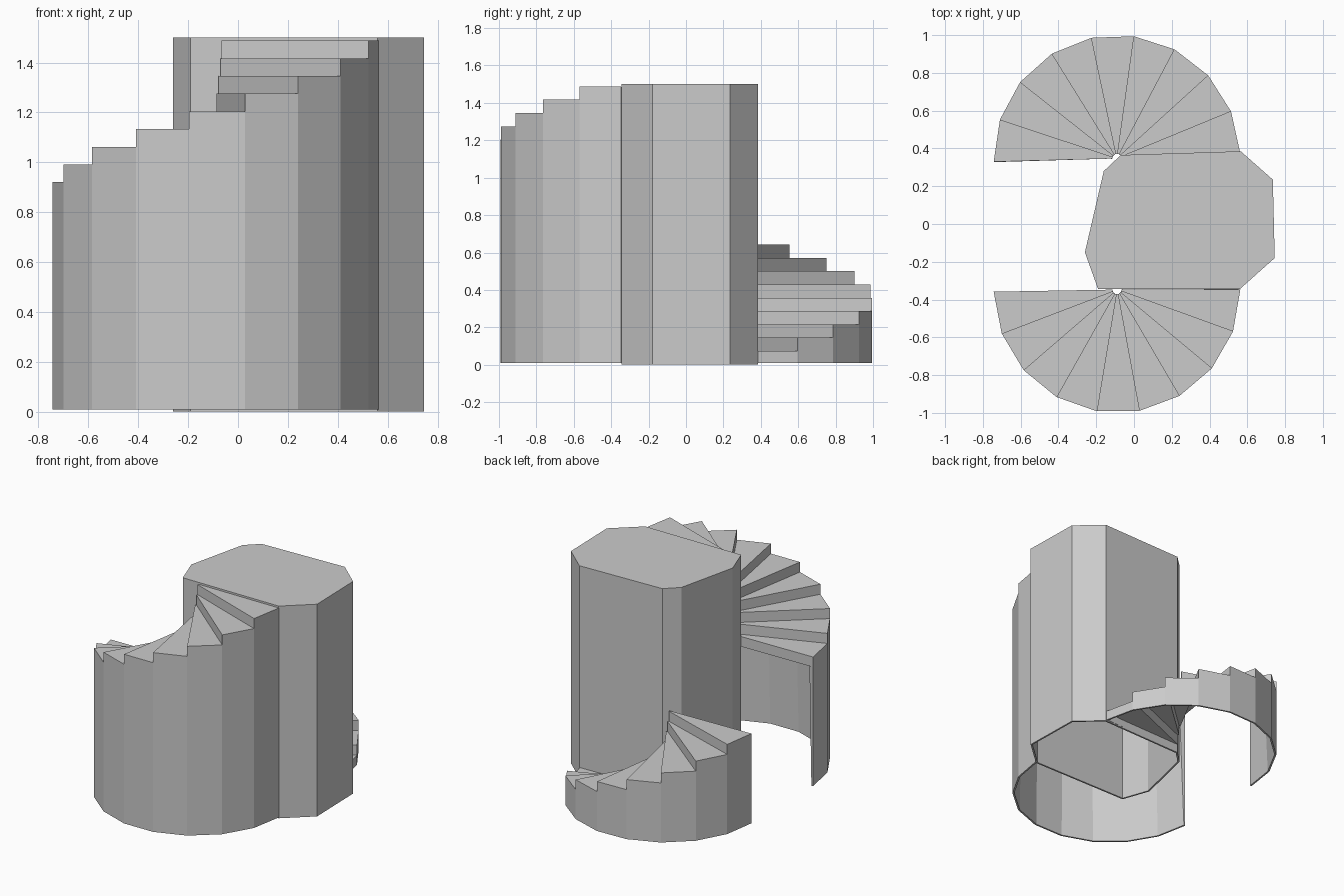
import bpy, math

if "Cube" in bpy.data.objects:
    bpy.data.objects.remove(bpy.data.objects["Cube"])

RISE = 0.071      # height of one step
WALL = 0.012      # shell thickness
STEPS = 9


def make_shell(name, verts, faces):
    """Open sheet mesh turned into a thin shell, thickened inward."""
    mesh = bpy.data.meshes.new(name)
    mesh.from_pydata(verts, [], faces)
    mesh.update()
    obj = bpy.data.objects.new(name, mesh)
    bpy.context.collection.objects.link(obj)
    mod = obj.modifiers.new("thickness", 'SOLIDIFY')
    mod.thickness = WALL
    mod.offset = -1
    mod.use_even_offset = True
    return obj


def spiral_stair(name, cx, cy, start, end, first_top, base=0.008, r_in=0.025, r_out=0.653):
    """Half-turn stair climbing counter-clockwise: treads, risers and outer wall."""
    verts, faces, index = [], [], {}

    def v(k, r, z):
        a = math.radians(start + (end - start) * k / STEPS)
        p = (round(cx + r * math.cos(a), 5), round(cy + r * math.sin(a), 5), round(z, 5))
        if p not in index:
            index[p] = len(verts)
            verts.append(p)
        return index[p]

    def add(*ids):
        faces.append(list(dict.fromkeys(ids)))

    for k in range(STEPS):
        top = first_top + k * RISE
        low = max(top - RISE, base)
        # tread
        add(v(k, r_in, top), v(k, r_out, top), v(k + 1, r_out, top), v(k + 1, r_in, top))
        # riser
        add(v(k, r_out, low), v(k, r_out, top), v(k, r_in, top), v(k, r_in, low))
        # outer wall down to the ground
        add(v(k, r_out, base), v(k + 1, r_out, base), v(k + 1, r_out, top),
            v(k, r_out, top), v(k, r_out, low))
    return make_shell(name, verts, faces)


# Central tower: irregular octagon, closed on top, open underneath
outline = [(-0.26, -0.15), (-0.19, -0.345), (0.56, -0.345), (0.745, -0.18),
           (0.735, 0.235), (0.565, 0.385), (-0.07, 0.365), (-0.16, 0.28)]
n = len(outline)
tower_verts = [(x, y, z) for z in (0.0, 1.5) for x, y in outline]
tower_faces = [(i, (i + 1) % n, n + (i + 1) % n, n + i) for i in range(n)]
tower_faces.append(tuple(range(n, 2 * n)))
make_shell("tower", tower_verts, tower_faces)

# Lower flight at the back, upper flight at the front
spiral_stair("lower_stair", -0.09, 0.347, 2.5, 181.5, RISE + 0.003)
spiral_stair("upper_stair", -0.09, -0.347, 181, 360, 0.92)
